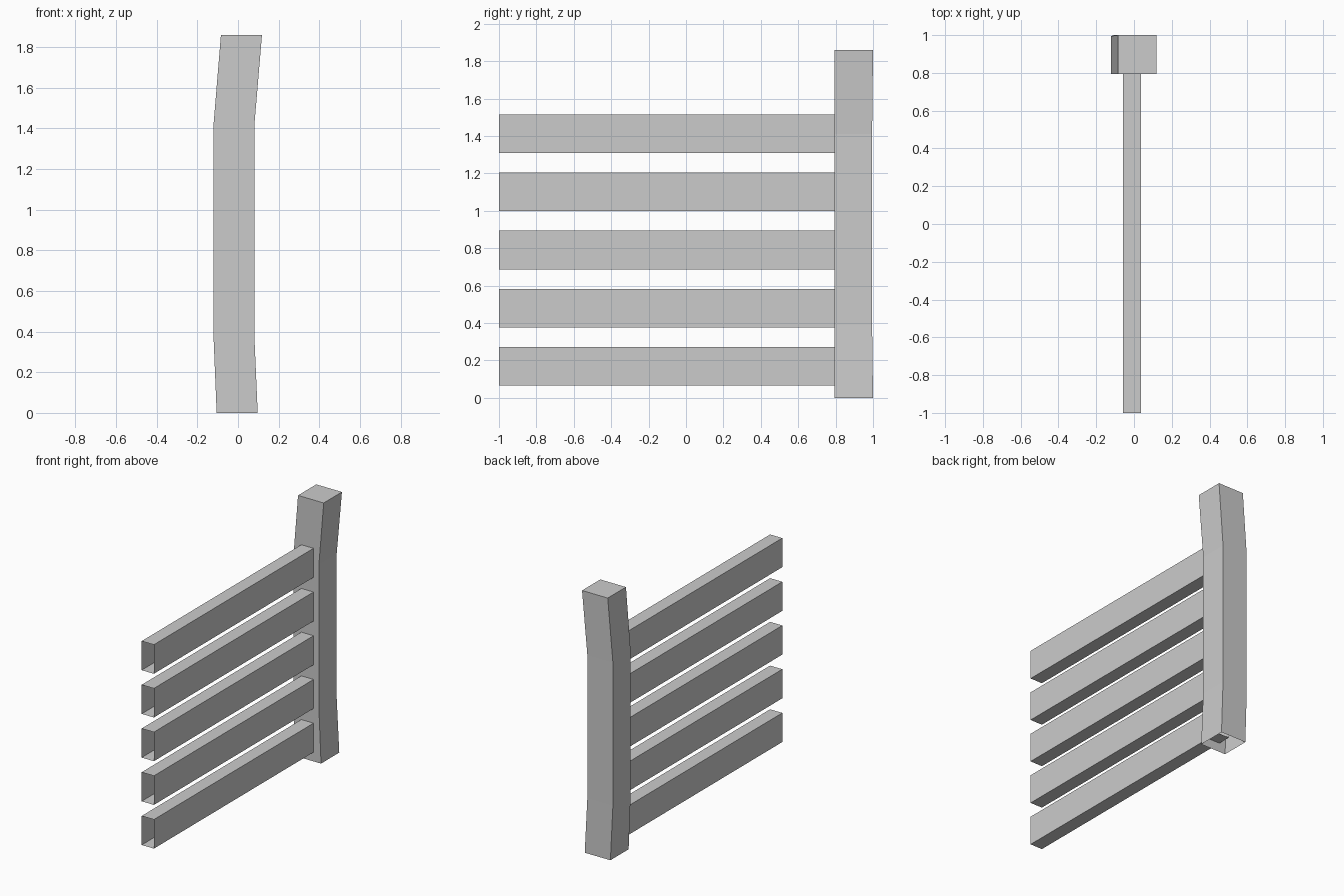
import bpy, bmesh

if "Cube" in bpy.data.objects:
    bpy.data.objects.remove(bpy.data.objects["Cube"])

def tube(name, rings, cap_last=False):
    """Four-sided open tube through a list of corner rings."""
    bm = bmesh.new()
    loops = [[bm.verts.new(p) for p in ring] for ring in rings]
    for a, b in zip(loops, loops[1:]):
        for i in range(4):
            j = (i + 1) % 4
            bm.faces.new((a[i], a[j], b[j], b[i]))
    if cap_last:
        bm.faces.new(loops[-1])
    me = bpy.data.meshes.new(name)
    bm.to_mesh(me)
    bm.free()
    ob = bpy.data.objects.new(name, me)
    bpy.context.collection.objects.link(ob)
    return ob

# Bent square post, open underneath: (z, left x, right x, back y)
profile = [(0.0, -0.105, 0.097, 1.0), (0.39, -0.121, 0.08, 0.995),
           (1.41, -0.121, 0.08, 0.995), (1.86, -0.084, 0.118, 1.0)]
front_y = 0.795
tube("fence_post",
     [[(l, front_y, z), (r, front_y, z), (r, b, z), (l, b, z)]
      for z, l, r, b in profile], cap_last=True)

# Five hollow rails, let into the post
for n in range(5):
    z0 = 0.065 + n * 0.311
    z1 = z0 + 0.207
    tube(f"rail_{n + 1}",
         [[(-0.058, y, z0), (-0.058, y, z1), (0.038, y, z1), (0.038, y, z0)]
          for y in (0.89, -1.0)])

# Outward-facing normals check for the open tubes
for ob in bpy.context.collection.objects:
    bm = bmesh.new()
    bm.from_mesh(ob.data)
    bmesh.ops.recalc_face_normals(bm, faces=bm.faces)
    bm.to_mesh(ob.data)
    bm.free()
